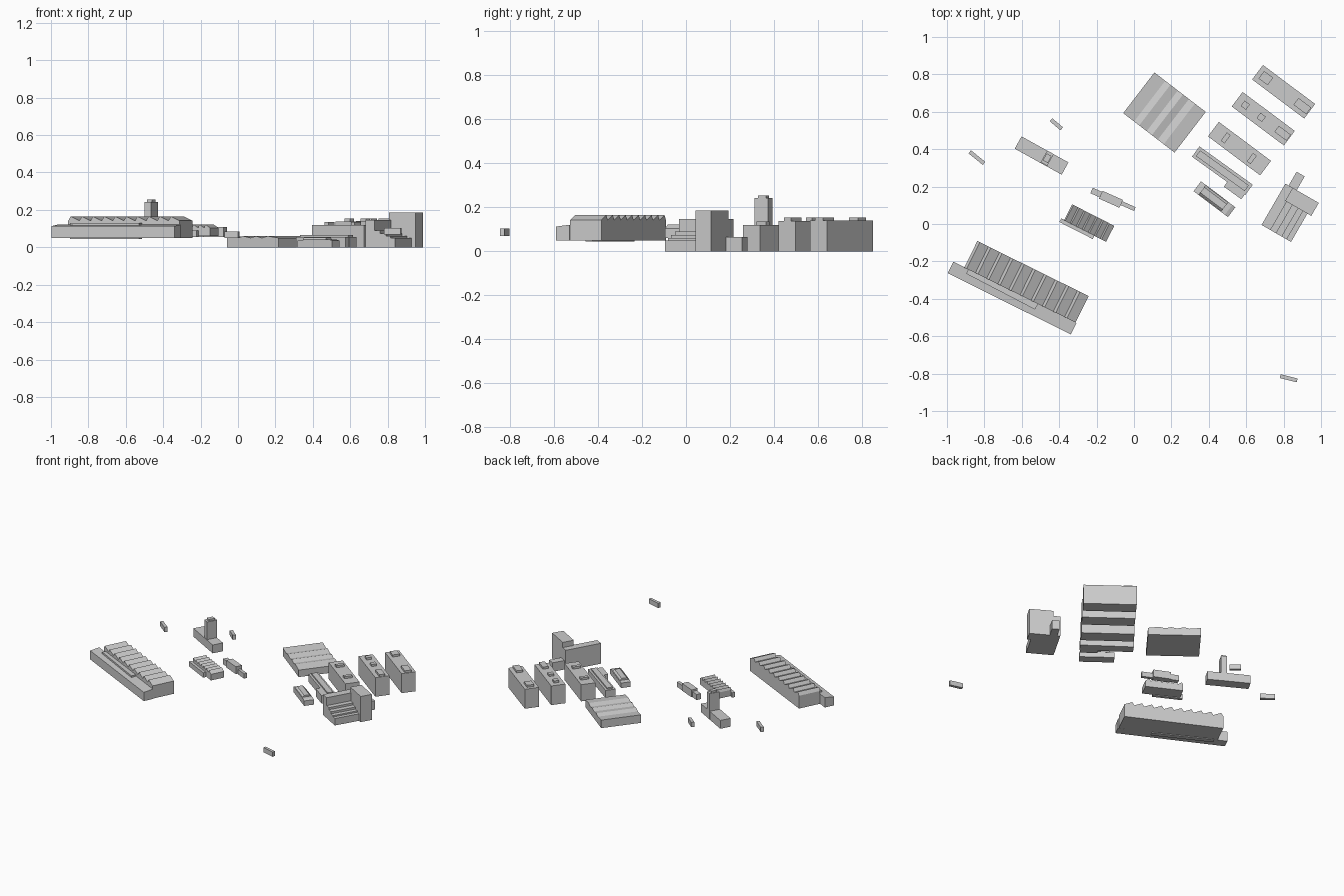
import bpy
import bmesh
from math import sin, cos, radians


def prism(name, cx, cy, ang, profile, width):
    """Extrude a (u, z) profile sideways; u points along ang degrees."""
    a = radians(ang)
    bm = bmesh.new()
    verts = []
    for u, z in profile:
        v = -width / 2
        verts.append(bm.verts.new((cx + u * cos(a) - v * sin(a), cy + u * sin(a) + v * cos(a), z)))
    face = bm.faces.new(verts)
    out = bmesh.ops.extrude_face_region(bm, geom=[face])
    moved = [g for g in out["geom"] if isinstance(g, bmesh.types.BMVert)]
    bmesh.ops.translate(bm, verts=moved, vec=(-sin(a) * width, cos(a) * width, 0))
    bmesh.ops.recalc_face_normals(bm, faces=bm.faces[:])
    me = bpy.data.meshes.new(name)
    bm.to_mesh(me)
    bm.free()
    ob = bpy.data.objects.new(name, me)
    bpy.context.collection.objects.link(ob)
    return ob


def box(name, cx, cy, ang, length, width, z0, z1):
    h = length / 2
    return prism(name, cx, cy, ang, [(-h, z0), (h, z0), (h, z1), (-h, z1)], width)


def sawtooth(length, teeth, z0, low, high):
    """Profile with steep rises on the left of each tooth."""
    h, p = length / 2, length / teeth
    pts = [(h, z0), (-h, z0)]
    for i in range(teeth):
        u = -h + i * p
        pts += [(u, low), (u + 0.22 * p, high)]
    return pts + [(h, low)]


# Large sawtooth-roof hall with front annex and ledge
prism("large_hall", -0.575, -0.309, -26.3, sawtooth(0.664, 10, 0.05, 0.142, 0.165), 0.158)
prism("large_hall_annex", -0.652, -0.396, 63.5,
      [(-0.034, 0.05), (0.034, 0.05), (0.034, 0.121), (-0.034, 0.113)], 0.735)
box("large_hall_ledge", -0.705, -0.346, -27.5, 0.415, 0.035, 0.045, 0.13)

# Small sawtooth-roof hall and its front strip
prism("small_hall", -0.24, 0.005, -27, sawtooth(0.253, 7, 0.06, 0.104, 0.122), 0.096)
box("small_hall_strip", -0.305, -0.025, -27, 0.2, 0.022, 0.055, 0.09)

# Narrow stepped building
box("narrow_left_wing", -0.195, 0.165, -24, 0.07, 0.032, 0.055, 0.095)
box("narrow_centre", -0.123, 0.132, -24, 0.12, 0.046, 0.055, 0.108)
box("narrow_right_wing", -0.032, 0.096, -24, 0.08, 0.022, 0.05, 0.085)

# Tower house
box("tower_base", -0.494, 0.366, -29, 0.287, 0.075, 0.055, 0.115)
box("tower_shaft", -0.464, 0.352, -29, 0.04, 0.072, 0.055, 0.242)
box("tower_cap", -0.464, 0.352, -29, 0.03, 0.042, 0.242, 0.255)

# Small sheds
for i, (x, y, a, l, z) in enumerate([(-0.84, 0.355, -39, 0.098, 0.075),
                                     (-0.415, 0.533, -40, 0.075, 0.06),
                                     (0.827, -0.825, -14, 0.093, 0.069)]):
    box(f"shed_{i + 1}", x, y, a, l, 0.021, z, z + 0.034)

# Low hall with gently waved roof
prism("waved_hall", 0.163, 0.596, -37.5,
      [(-0.173, 0), (0.173, 0), (0.173, 0.05), (0.1, 0.06), (0.06, 0.05), (0.02, 0.06),
       (-0.015, 0.05), (-0.065, 0.06), (-0.1, 0.05), (-0.173, 0.058)], 0.274)

# Row of tall slab blocks: centre, height, then roof boxes (x, y, length, width)
slabs = [
    (0.8, 0.707, 0.14, [(0.705, 0.78, 0.06, 0.05), (0.9, 0.63, 0.085, 0.045)]),
    (0.691, 0.563, 0.138, [(0.595, 0.635, 0.035, 0.035), (0.68, 0.57, 0.035, 0.035),
                           (0.795, 0.485, 0.08, 0.04)]),
    (0.564, 0.403, 0.12, [(0.49, 0.46, 0.025, 0.055), (0.63, 0.35, 0.025, 0.055)]),
]
for i, (x, y, z, tops) in enumerate(slabs):
    box(f"slab_block_{i + 1}", x, y, -36.8, 0.348, 0.097, 0, z)
    for j, (tx, ty, l, w) in enumerate(tops):
        box(f"slab_block_{i + 1}_roof_box_{j + 1}", tx, ty, -36.8, l, w, z, z + 0.015)

# Low long block with raised roof and side bay
box("low_block", 0.4725, 0.285, -35.7, 0.351, 0.068, 0, 0.056)
box("low_block_roof", 0.4725, 0.285, -35.7, 0.32, 0.038, 0.056, 0.066)
box("low_block_bay", 0.537, 0.18, -35.7, 0.115, 0.034, 0, 0.056)

# Small block with sloped roof
prism("sloped_block", 0.43, 0.1325, -37,
      [(-0.115, 0), (0.115, 0), (0.115, 0.036), (0.095, 0.042), (-0.06, 0.042), (-0.115, 0.036)], 0.066)
prism("sloped_block_roof", 0.425, 0.137, 53,
      [(-0.033, 0.038), (0.033, 0.038), (0.018, 0.053), (-0.018, 0.053)], 0.15)

# Stepped complex, placed in its own rotated frame (u0, u1, v0, v1, height)
parts = {
    "complex_slab": (0, 0.055, 0, 0.255, 0.147),
    "complex_step_high": (0.055, 0.09, 0, 0.18, 0.09),
    "complex_step_mid": (0.09, 0.125, 0, 0.18, 0.075),
    "complex_step_low": (0.125, 0.155, 0, 0.18, 0.06),
    "complex_step_edge": (0.155, 0.182, 0, 0.18, 0.05),
    "complex_tower": (0.045, 0.206, 0.175, 0.255, 0.185),
    "complex_wing": (0.02, 0.07, 0.255, 0.34, 0.065),
}
c, s = cos(radians(-30)), sin(radians(-30))
for name, (u0, u1, v0, v1, z) in parts.items():
    u, v = (u0 + u1) / 2, (v0 + v1) / 2
    box(name, 0.682 + u * c - v * s, -0.005 + u * s + v * c, -30, u1 - u0, v1 - v0, 0, z)
